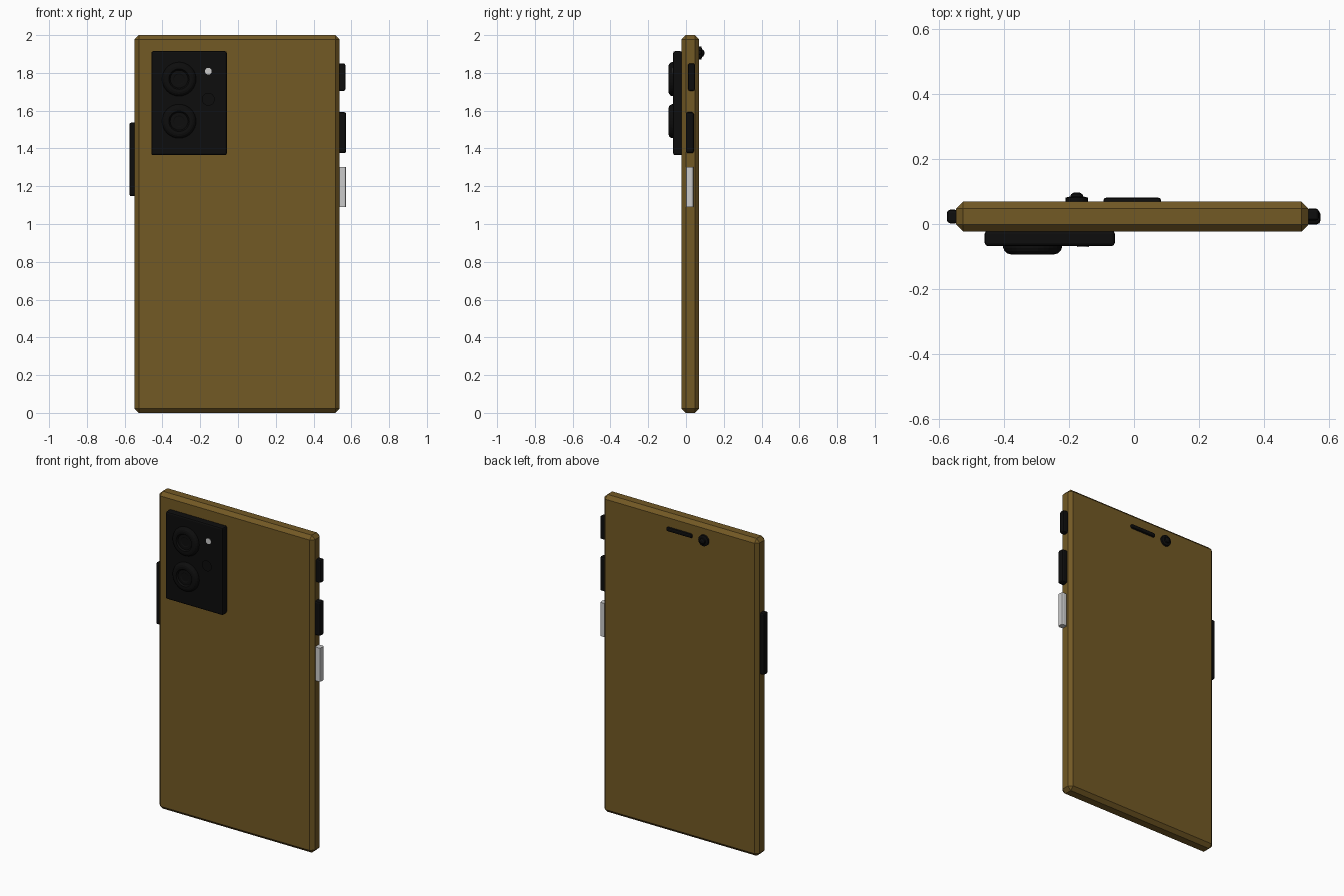
import bpy, bmesh, math

if "Cube" in bpy.data.objects:
    bpy.data.objects.remove(bpy.data.objects["Cube"])


def material(name, rgb):
    m = bpy.data.materials.new(name)
    m.diffuse_color = (*rgb, 1)
    m.use_nodes = True
    m.node_tree.nodes["Principled BSDF"].inputs["Base Color"].default_value = m.diffuse_color
    return m


BROWN = material("brown", (0.17, 0.10, 0.018))
BLACK = material("black", (0.004, 0.004, 0.004))
SILVER = material("silver", (0.6, 0.6, 0.6))


def finish(name, bm, mat):
    bmesh.ops.recalc_face_normals(bm, faces=bm.faces)
    me = bpy.data.meshes.new(name)
    bm.to_mesh(me)
    bm.free()
    me.materials.append(mat)
    ob = bpy.data.objects.new(name, me)
    bpy.context.collection.objects.link(ob)
    return ob


def box(name, x, y, z, bevel, mat, segments=1, axis=None):
    """Bevelled box from (min, max) ranges; axis limits the bevel to edges along it."""
    bm = bmesh.new()
    bmesh.ops.create_cube(bm, size=1)
    for v in bm.verts:
        v.co = [sum(r) / 2 + c * (r[1] - r[0]) for r, c in zip((x, y, z), v.co)]
    edges = [e for e in bm.edges
             if axis is None or abs(e.verts[0].co[axis] - e.verts[1].co[axis]) > 1e-4]
    bmesh.ops.bevel(bm, geom=edges, offset=bevel, segments=segments,
                    profile=0.5, affect='EDGES')
    return finish(name, bm, mat)


def lathe(name, x, z, profile, mat, sides=32):
    """Revolve (radius, y) points about an axis along y, capping both ends."""
    bm = bmesh.new()
    rings = []
    for r, y in profile:
        rings.append([bm.verts.new((x + r * math.cos(a), y, z + r * math.sin(a)))
                      for a in (2 * math.pi * i / sides for i in range(sides))])
    for a, b in zip(rings, rings[1:]):
        for i in range(sides):
            j = (i + 1) % sides
            bm.faces.new((a[i], a[j], b[j], b[i]))
    bm.faces.new(rings[0])
    if len(rings) > 1:
        bm.faces.new(rings[-1])
    return finish(name, bm, mat)


# Main body with a single chamfer on every edge
box("body", (-0.547, 0.537), (-0.023, 0.069), (0, 2), 0.022, BROWN)

# Rear camera plate and its two lenses
box("camera_plate", (-0.459, -0.059), (-0.068, -0.02), (1.364, 1.915), 0.010, BLACK, 2)
LENS = [(0.09, -0.06), (0.09, -0.074), (0.086, -0.083), (0.078, -0.090), (0.068, -0.093),
        (0.054, -0.093), (0.047, -0.084), (0.03, -0.084), (0.026, -0.082)]
for i, z in enumerate((1.767, 1.544)):
    lathe(f"camera_lens_{i + 1}", -0.312, z, LENS, BLACK)

# Flash and the thin sensor disc below it
lathe("flash", -0.157, 1.809, [(0.018, -0.06), (0.018, -0.071)], SILVER, 24)
lathe("sensor_disc", -0.157, 1.66, [(0.034, -0.086)], BLACK, 24)

# Side buttons
box("upper_button", (0.53, 0.568), (0.011, 0.047), (1.705, 1.85), 0.008, BLACK, 2)
box("middle_button", (0.527, 0.573), (-0.001, 0.042), (1.375, 1.592), 0.011, BLACK, 2)
box("silver_button", (0.533, 0.573), (0.0, 0.039), (1.09, 1.302), 0.010, SILVER, 2, 2)
box("left_button", (-0.575, -0.54), (0.002, 0.044), (1.147, 1.537), 0.010, BLACK, 2)

# Screen side: small camera and earpiece slot
lathe("screen_camera", -0.176, 1.905,
      [(0.034, 0.06), (0.034, 0.081), (0.02, 0.085), (0.017, 0.092), (0.008, 0.097)],
      BLACK, 24)
box("earpiece", (-0.094, 0.083), (0.06, 0.081), (1.896, 1.922), 0.008, BLACK, 2)
